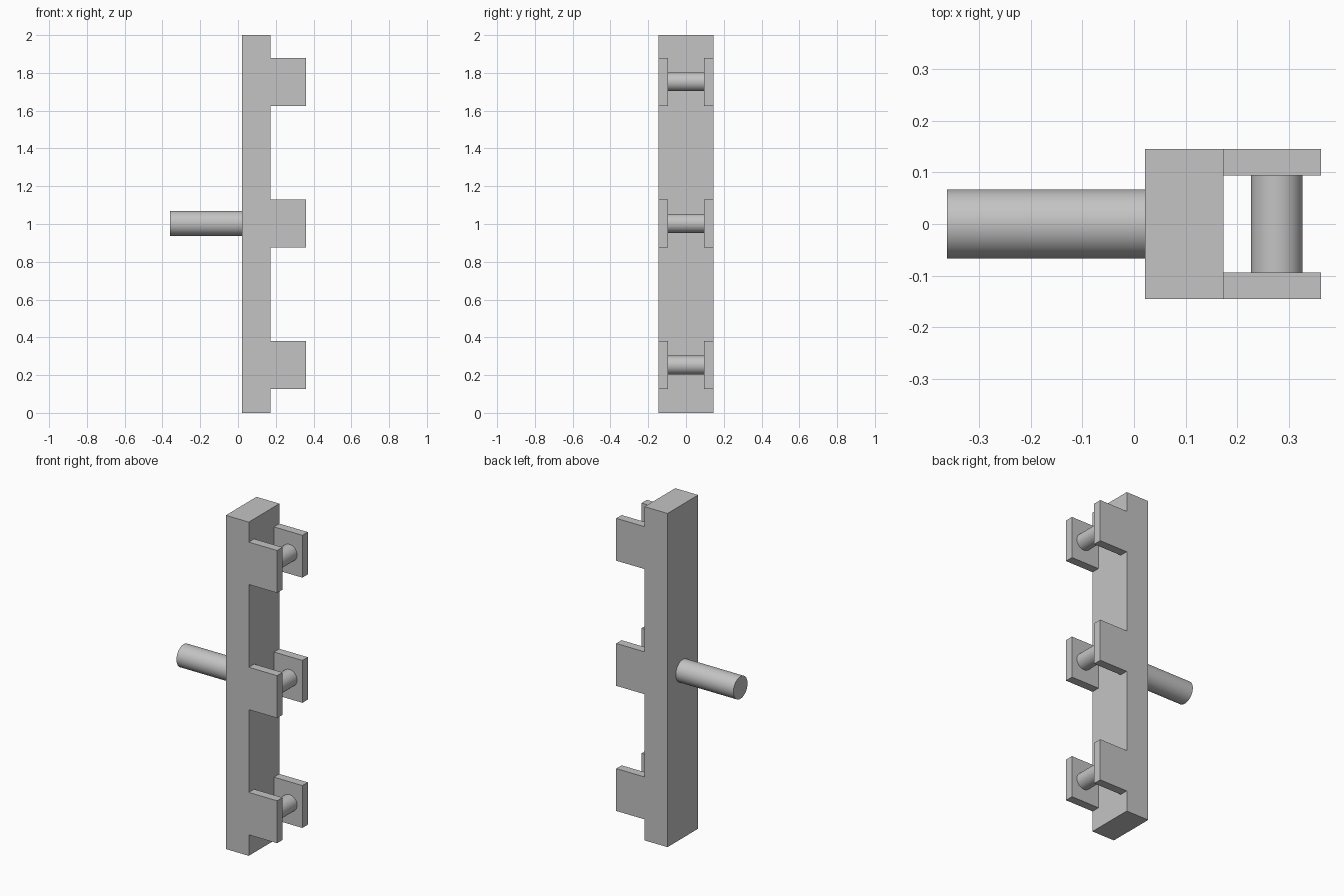
import bpy
import math

if "Cube" in bpy.data.objects:
    bpy.data.objects.remove(bpy.data.objects["Cube"], do_unlink=True)

# Single plain metal grey
grey = bpy.data.materials.new("metal_grey")
grey.use_nodes = True
color = (0.55, 0.55, 0.55, 1)
grey.diffuse_color = color
grey.node_tree.nodes["Principled BSDF"].inputs["Base Color"].default_value = color


def block(name, low, high):
    """Box between two opposite corners."""
    centre = [(a + b) / 2 for a, b in zip(low, high)]
    bpy.ops.mesh.primitive_cube_add(size=1, location=centre)
    obj = bpy.context.object
    obj.name = name
    obj.scale = [b - a for a, b in zip(low, high)]
    bpy.ops.object.transform_apply(location=False, rotation=False, scale=True)
    obj.data.materials.append(grey)
    return obj


def rod(name, radius, length, centre, rotation):
    """Smooth round bar."""
    bpy.ops.mesh.primitive_cylinder_add(vertices=64, radius=radius, depth=length,
                                        location=centre, rotation=rotation)
    obj = bpy.context.object
    obj.name = name
    obj.data.materials.append(grey)
    bpy.ops.object.shade_smooth_by_angle(angle=math.radians(30))
    return obj


BAR_BACK, BAR_FRONT, HALF_WIDTH = 0.021, 0.173, 0.145
LUG_END, LUG_INNER, LUG_HALF = 0.361, 0.094, 0.127

# Upright bar and the stem behind it
block("upright_bar", (BAR_BACK, -HALF_WIDTH, 0), (BAR_FRONT, HALF_WIDTH, 2))
rod("mounting_stem", 0.067, BAR_BACK + 0.361,
    ((BAR_BACK - 0.361) / 2, 0, 1.003), (0, math.pi / 2, 0))

# Three clevises, each with two lugs and a cross pin
for level, z in (("lower", 0.253), ("middle", 1.003), ("upper", 1.753)):
    for side, y0, y1 in (("front", -HALF_WIDTH, -LUG_INNER),
                         ("back", LUG_INNER, HALF_WIDTH)):
        block(f"{level}_{side}_lug", (BAR_FRONT, y0, z - LUG_HALF),
              (LUG_END, y1, z + LUG_HALF))
    rod(f"{level}_cross_pin", 0.05, 2 * LUG_INNER, (0.276, 0, z), (math.pi / 2, 0, 0))
